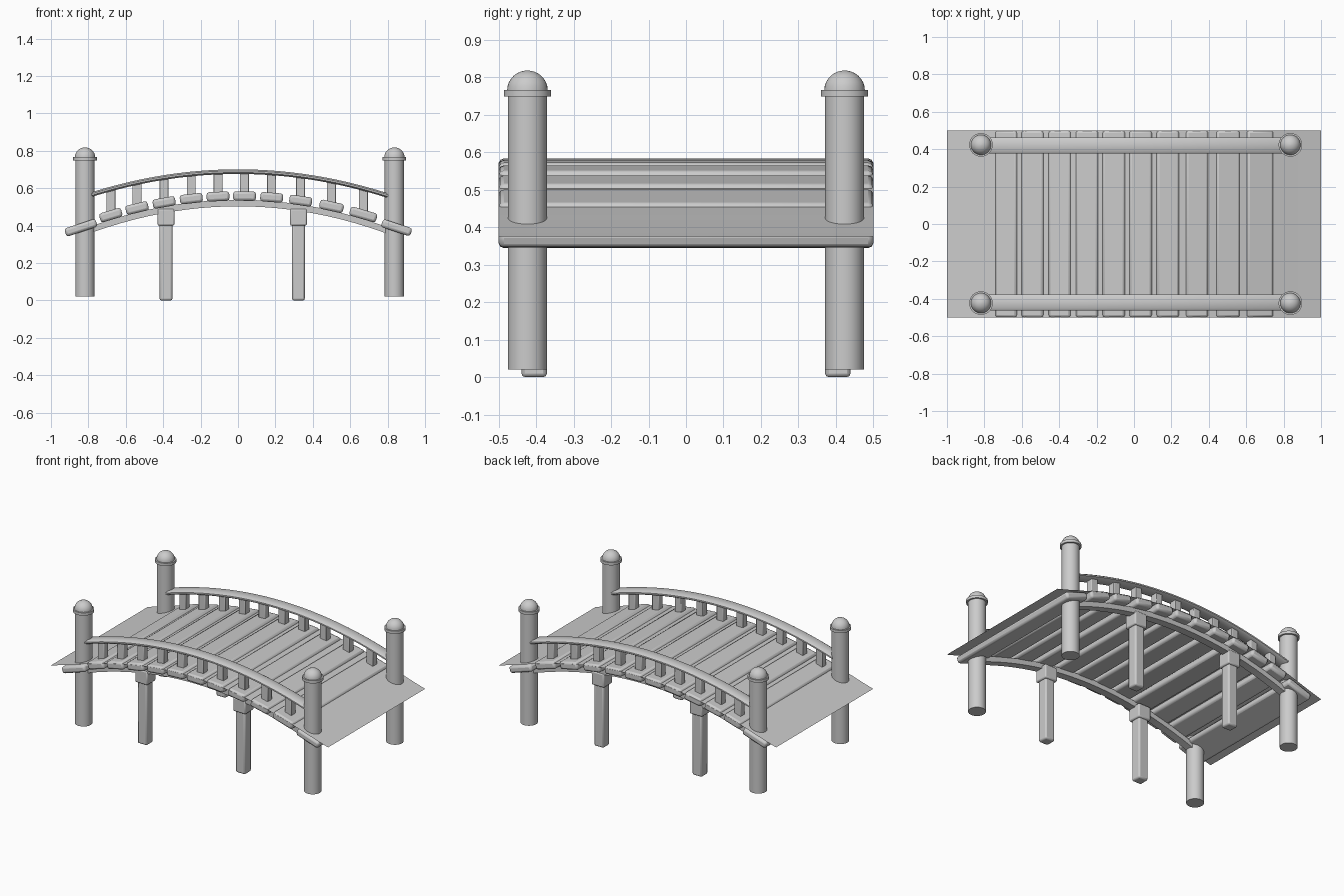
import bpy, bmesh, math

if "Cube" in bpy.data.objects:
    bpy.data.objects.remove(bpy.data.objects["Cube"])

def finish(name, bm, bevel=0.0, seg=2):
    bmesh.ops.recalc_face_normals(bm, faces=bm.faces)
    me = bpy.data.meshes.new(name)
    bm.to_mesh(me)
    bm.free()
    ob = bpy.data.objects.new(name, me)
    bpy.context.collection.objects.link(ob)
    if bevel:
        m = ob.modifiers.new("bevel", 'BEVEL')
        m.width, m.segments, m.limit_method = bevel, seg, 'ANGLE'
    bpy.ops.object.select_all(action='DESELECT')
    ob.select_set(True)
    bpy.context.view_layer.objects.active = ob
    bpy.ops.object.shade_smooth_by_angle(angle=math.radians(35))
    return ob

def box(name, loc, size, tilt=0.0, bevel=0.008):
    bm = bmesh.new()
    bmesh.ops.create_cube(bm, size=1.0)
    bmesh.ops.scale(bm, vec=size, verts=bm.verts)
    ob = finish(name, bm, bevel)
    ob.location = loc
    ob.rotation_euler = (0, tilt, 0)
    return ob

def sweep(name, xs, section, zfun, closed=True, bevel=0.0):
    """Carry a (y, z) section along the arch."""
    bm = bmesh.new()
    rows = [[bm.verts.new((x, y, zfun(x) + z)) for y, z in section] for x in xs]
    n = len(section)
    for a, b in zip(rows, rows[1:]):
        for i in range(n if closed else n - 1):
            j = (i + 1) % n
            bm.faces.new((a[i], a[j], b[j], b[i]))
    if closed:
        bm.faces.new(rows[0])
        bm.faces.new(rows[-1])
    return finish(name, bm, bevel)

def span(a, b, n):
    return [a + (b - a) * i / n for i in range(n + 1)]

def lathe(name, profile, loc, n=32):
    bm = bmesh.new()
    rings = [[bm.verts.new((r * math.cos(2 * math.pi * k / n), r * math.sin(2 * math.pi * k / n), z))
              for k in range(n)] for r, z in profile]
    for a, b in zip(rings, rings[1:]):
        for k in range(n):
            j = (k + 1) % n
            bm.faces.new((a[k], a[j], b[j], b[k]))
    bm.faces.new(rings[0])
    bm.faces.new(rings[-1])
    finish(name, bm).location = loc

def plank_z(x):
    return 0.558 - 0.22 * x * x

def rail_z(x):
    return 0.688 - 0.2 * x * x

# thin arched walking surface
sweep("deck_surface", span(-1, 1, 24), [(-0.5, 0), (0.5, 0)],
      lambda x: 0.573 - 0.22 * x * x + 0.022 * x ** 8, closed=False)

# deck planks
centres = [-0.68, -0.54, -0.395, -0.25, -0.107, 0.035, 0.18, 0.335, 0.50, 0.67]
for i, x in enumerate(centres):
    w = 0.148 if x > 0.6 else (0.13 if x > 0.4 else 0.122)
    box(f"plank_{i}", (x, 0, plank_z(x)), (w, 1.0, 0.05), math.atan(0.44 * x), 0.014)
box("end_plank_left", (-0.84, 0, 0.389), (0.175, 1.0, 0.045), -0.32, 0.014)
box("end_plank_right", (0.848, 0, 0.389), (0.165, 1.0, 0.045), 0.32, 0.014)

for side, s in (("front", -1), ("back", 1)):
    c = 0.42 * s
    # arched stringer under the planks
    sweep(f"{side}_stringer", span(-0.83, 0.83, 24),
          [(c - 0.025, 0), (c + 0.025, 0), (c + 0.025, 0.035), (c - 0.025, 0.035)],
          lambda x: 0.503 - 0.23 * x * x)
    # arched handrail with chamfered edges
    sweep(f"{side}_handrail", span(-0.79, 0.81, 24),
          [(c - 0.03, -0.012), (c + 0.03, -0.012), (c + 0.042, -0.004), (c + 0.042, 0.005),
           (c + 0.03, 0.013), (c - 0.03, 0.013), (c - 0.042, 0.005), (c - 0.042, -0.004)], rail_z)
    # balusters
    for i, x in enumerate(centres):
        lo, hi = plank_z(x), rail_z(x)
        box(f"{side}_baluster_{i}", (x, c, (lo + hi) / 2), (0.048, 0.045, hi - lo), 0, 0.004)
    # square legs with head blocks
    for end, x in (("left", -0.385), ("right", 0.323)):
        box(f"{side}_{end}_leg", (x, 0.405 * s, 0.235), (0.068, 0.068, 0.47), 0, 0.01)
        box(f"{side}_{end}_leg_head", (x, 0.405 * s, 0.445), (0.09, 0.09, 0.09), 0, 0.008)
    # round corner posts with collar and dome
    dome = [(0.054 * math.cos(a), 0.766 + 0.052 * math.sin(a))
            for a in (math.radians(t) for t in (0, 12, 24, 36, 48, 60, 72, 84, 89))]
    profile = [(0.052, 0.02), (0.052, 0.748), (0.063, 0.748), (0.063, 0.766)] + dome
    for end, x in (("left", -0.818), ("right", 0.836)):
        lathe(f"{side}_{end}_post", profile, (x, 0.423 * s, 0))
